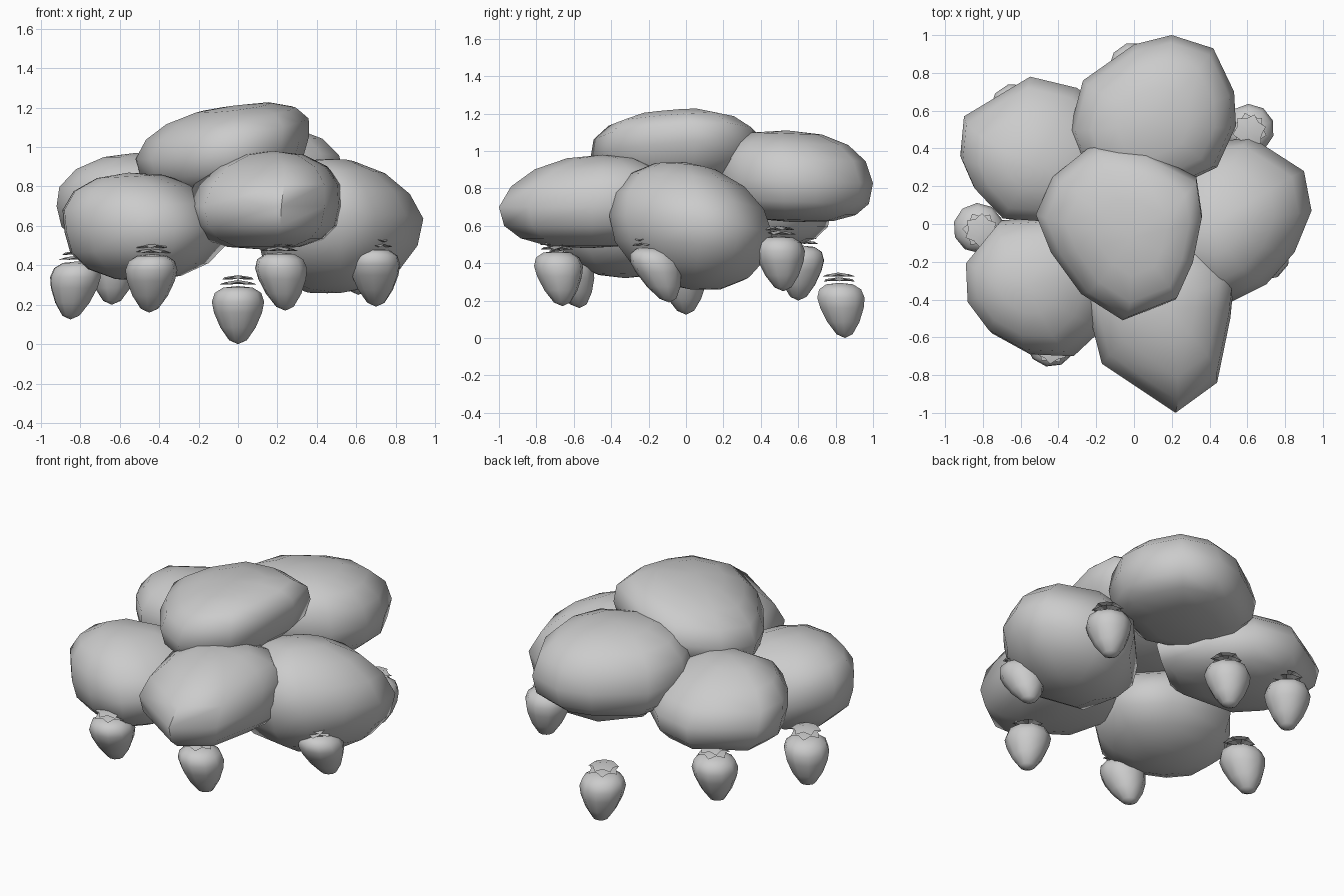
import bpy, bmesh, math
from math import sin, cos, pi

if "Cube" in bpy.data.objects:
    bpy.data.objects.remove(bpy.data.objects["Cube"])


def make_object(name, bm, angle=55):
    bmesh.ops.recalc_face_normals(bm, faces=bm.faces[:])
    me = bpy.data.meshes.new(name)
    bm.to_mesh(me)
    bm.free()
    ob = bpy.data.objects.new(name, me)
    bpy.context.collection.objects.link(ob)
    bpy.ops.object.select_all(action='DESELECT')
    ob.select_set(True)
    bpy.context.view_layer.objects.active = ob
    bpy.ops.object.shade_smooth_by_angle(angle=math.radians(angle))
    return ob


def loft(bm, rings, bottom, top):
    """Skin a stack of closed rings and fan both ends to a point."""
    rows = [[bm.verts.new(p) for p in r] for r in rings]
    n = len(rows[0])
    lo, hi = bm.verts.new(bottom), bm.verts.new(top)
    for i in range(n):
        j = (i + 1) % n
        for a, b in zip(rows, rows[1:]):
            bm.faces.new((a[i], a[j], b[j], b[i]))
        bm.faces.new((lo, rows[0][j], rows[0][i]))
        bm.faces.new((hi, rows[-1][i], rows[-1][j]))


def leaf_clump(name, outline, mid, up, down, tilt=(0, 0), peak=(0, 0), p_up=0.95, p_down=0.95):
    """Rounded cushion: plan outline swept over a half-oval above and below.
    peak shifts the crown sideways, small powers make a half boxier."""
    cx = (min(p[0] for p in outline) + max(p[0] for p in outline)) / 2
    cy = (min(p[1] for p in outline) + max(p[1] for p in outline)) / 2

    def place(x, y, h):
        k = max(0, h / up)
        return (cx + x + peak[0] * k, cy + y + peak[1] * k, mid + h + tilt[0] * x + tilt[1] * y)
    rings = []
    for deg in (-68, -45, -22, 0, 22, 45, 68):
        a = math.radians(deg)
        power = p_up if a > 0 else p_down
        s = cos(a) ** power
        h = (up if a > 0 else down) * math.copysign(abs(sin(a)) ** power, a)
        rings.append([place((x - cx) * s, (y - cy) * s, h) for x, y in outline])
    bm = bmesh.new()
    loft(bm, rings, place(0, 0, -down), place(0, 0, up))
    return make_object(name, bm)


# Foliage clumps, inner sides overlapping under the top one
leaf_clump("top_clump", [(-.52, .05), (-.43, .25), (-.22, .42), (.05, .39), (.33, .25), (.36, .05),
           (.31, -.2), (.22, -.4), (-.06, -.51), (-.28, -.37), (-.44, -.15)],
           .99, .22, .24, (.13, .06), (.06, -.03), .85, .9)
leaf_clump("back_clump", [(-.34, .5), (-.27, .76), (0, .95), (.2, 1.0), (.42, .93), (.53, .7),
           (.54, .52), (.44, .3), (.1, .14), (-.25, .25)], .84, .27, .22, (0, -.03), (0, -.03), .85, .7)
leaf_clump("back_left_clump", [(-.92, .36), (-.9, .57), (-.55, .78), (-.3, .72), (-.08, .52), (0, .2),
           (-.25, 0), (-.69, .03), (-.85, .2)], .7, .27, .22, (0, 0), (-.06, -.08), 1.05, .75)
leaf_clump("front_left_clump", [(-.88, -.2), (-.87, -.42), (-.75, -.58), (-.55, -.69), (-.32, -.7),
           (-.16, -.55), (-.03, -.2), (-.25, .05), (-.7, .02)], .59, .28, .27, (.05, 0), (-.1, 0))
leaf_clump("front_clump", [(-.27, -.35), (-.17, -.74), (.22, -1.0), (.44, -.84), (.51, -.5),
           (.53, -.3), (.35, -.1), (0, -.05)], .7, .28, .22, (0, 0), (.05, .08), .95, .8)
leaf_clump("right_clump", [(.94, .07), (.9, .28), (.62, .46), (.35, .42), (.1, .15), (.12, -.25),
           (.52, -.41), (.7, -.32), (.85, -.15)], .6, .34, .34, (.1, -.12), (-.1, -.03), 1.0, .95)


def berry(i, x, y, z, lx=0, ly=0):
    """Fruit with its tip at x, y, z; lx, ly shear the top sideways."""
    def lean(px, py, h):
        return (px + lx * h, py + ly * h, h)
    # Fruit body
    bm = bmesh.new()
    prof = [(.045, .02), (.09, .085), (.122, .16), (.133, .215), (.118, .26), (.075, .287)]
    rings = [[lean(r * cos(k * pi / 5 + i), r * sin(k * pi / 5 + i), h) for k in range(10)] for r, h in prof]
    loft(bm, rings, (0, 0, 0), lean(0, 0, .295))
    make_object(f"berry_{i}", bm).location = (x, y, z)
    # Two layers of small pointed cap leaves
    bm = bmesh.new()
    for h, size, turn in ((.315, .095, 0), (.34, .09, .5)):
        ring = []
        for k in range(12):
            tip = k % 2 == 0
            r = size if tip else size * .75
            a = k * pi / 6 + turn + i
            ring.append(lean(r * cos(a), r * sin(a), h - (.012 if tip else 0)))
        loft(bm, [ring], lean(0, 0, h - .01), lean(0, 0, h + .01))
    make_object(f"berry_cap_{i}", bm, 30).location = (x, y, z)


# Hanging berries
for i, p in enumerate([(0, .85, 0, 0, -.1), (-.85, .0, .125, .12, -.1), (-.45, -.57, .16, .05, -.25),
                       (.24, -.66, .17, -.1, -.1), (.7, -.09, .19, -.03, -.35),
                       (-.64, .6, .2, .05, .05), (.61, .52, .25, 0, -.08)]):
    berry(i, *p)
